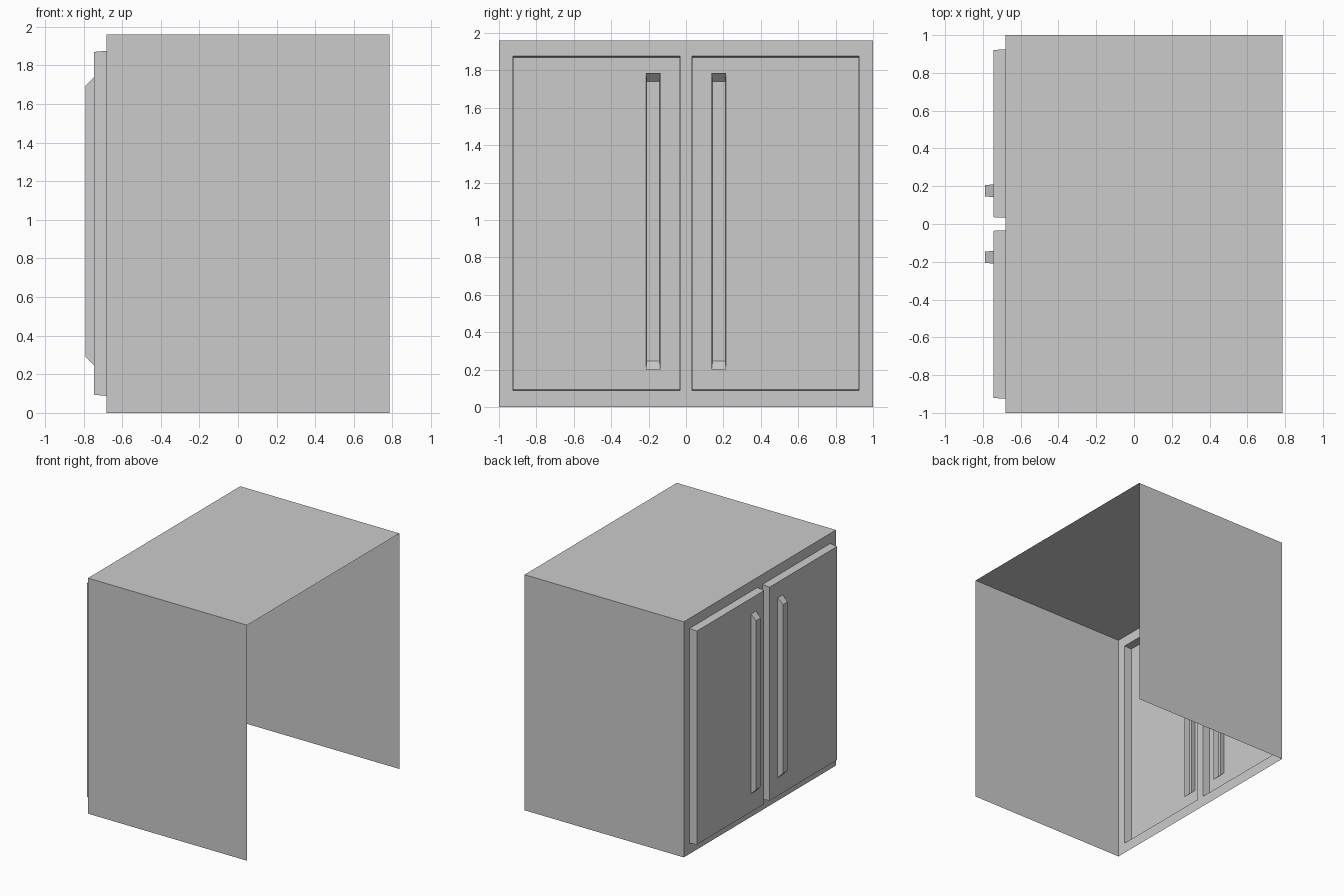
import bpy, bmesh

if "Cube" in bpy.data.objects:
    bpy.data.objects.remove(bpy.data.objects["Cube"])

X_BACK, X_FRONT, X_DOOR, X_TIP = 0.785, -0.68, -0.745, -0.79
HEIGHT = 1.96


def make_object(name, sections, cap=False, edges=(0, 1, 2, 3), mirror=False):
    """Bridge successive (x, y0, y1, z0, z1) rectangles; normals face outward / -x."""
    bm = bmesh.new()
    loops = []
    for x, y0, y1, z0, z1 in sections:
        corners = ((y0, z0), (y0, z1), (y1, z1), (y1, z0))
        loops.append([bm.verts.new((x, y, z)) for y, z in corners])
    for a, b in zip(loops, loops[1:]):
        for i in edges:
            j = (i + 1) % 4
            bm.faces.new((a[i], a[j], b[j], b[i]))
    if cap:
        bm.faces.new(loops[-1])
    mesh = bpy.data.meshes.new(name)
    bm.to_mesh(mesh)
    bm.free()
    obj = bpy.data.objects.new(name, mesh)
    bpy.context.collection.objects.link(obj)
    if mirror:
        mod = obj.modifiers.new("Mirror", 'MIRROR')
        mod.use_axis = (False, True, False)
    return obj


# Cabinet shell: two sides and a top, open at the back and underneath
make_object("cabinet_shell",
            [(X_BACK, -1, 1, 0, HEIGHT), (X_FRONT, -1, 1, 0, HEIGHT)],
            edges=(0, 1, 2))

# Front frame around the door openings
door_base = (X_FRONT, 0.033, 0.925, 0.088, 1.876)
make_object("front_frame", [(X_FRONT, 0, 1, 0, HEIGHT), door_base], mirror=True)

# Hollow raised doors with slightly tapered edges
make_object("doors", [door_base, (X_DOOR, 0.036, 0.921, 0.094, 1.87)],
            cap=True, mirror=True)

# Hollow bar handles, set through the door panels, with sloped ends
make_object("door_handles",
            [(-0.70, 0.137, 0.215, 0.20, 1.785),
             (X_TIP, 0.147, 0.205, 0.29, 1.695)],
            cap=True, mirror=True)
